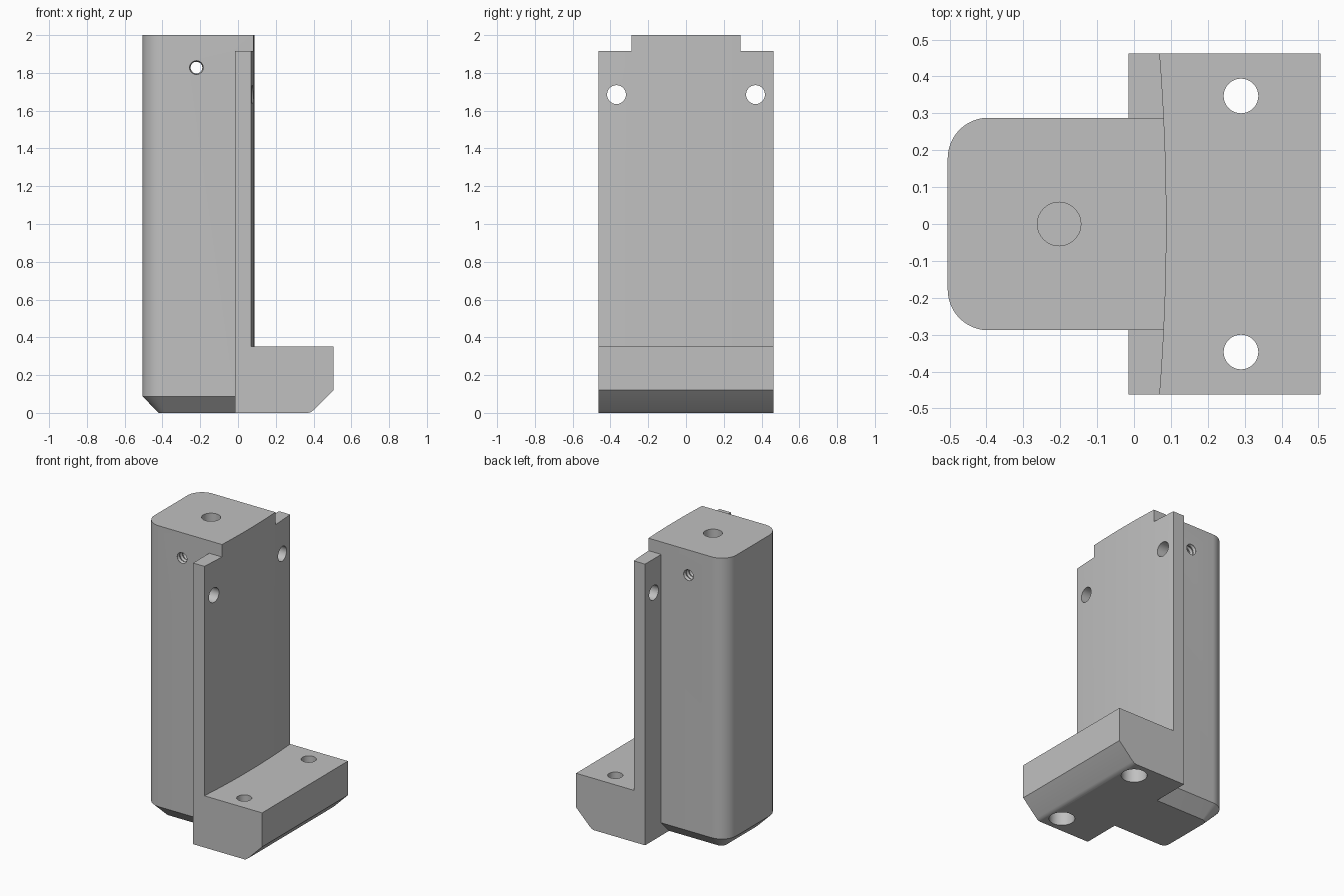
import bpy, bmesh, math

if "Cube" in bpy.data.objects:
    bpy.data.objects.remove(bpy.data.objects["Cube"], do_unlink=True)

grey = bpy.data.materials.new("light_grey")
grey.use_nodes = True
colour = (0.53, 0.53, 0.53, 1)
grey.diffuse_color = colour
grey.node_tree.nodes["Principled BSDF"].inputs["Base Color"].default_value = colour


def loft(name, rings):
    """Closed solid through matching rings of points."""
    bm = bmesh.new()
    loops = [[bm.verts.new(p) for p in ring] for ring in rings]
    n = len(loops[0])
    for a, b in zip(loops, loops[1:]):
        for i in range(n):
            j = (i + 1) % n
            bm.faces.new((a[i], a[j], b[j], b[i]))
    bm.faces.new(loops[0])
    bm.faces.new(loops[-1])
    bmesh.ops.recalc_face_normals(bm, faces=bm.faces)
    mesh = bpy.data.meshes.new(name)
    bm.to_mesh(mesh)
    bm.free()
    mesh.materials.append(grey)
    obj = bpy.data.objects.new(name, mesh)
    bpy.context.collection.objects.link(obj)
    return obj


def rod(name, axis, centre, stations, sides=40):
    """Round solid along an axis; stations are (position, radius)."""
    rings = []
    for pos, r in stations:
        ring = []
        for i in range(sides):
            t = math.tau * i / sides
            p = [centre[0] + r * math.cos(t), centre[1] + r * math.sin(t)]
            p.insert("xyz".index(axis), pos)
            ring.append(p)
        rings.append(ring)
    return loft(name, rings)


def combine(target, tool, operation):
    tool.hide_render = True
    mod = target.modifiers.new(tool.name, "BOOLEAN")
    mod.operation, mod.solver, mod.object = operation, "EXACT", tool
    bpy.context.view_layer.objects.active = target
    bpy.ops.object.modifier_apply(modifier=mod.name)
    bpy.data.objects.remove(tool, do_unlink=True)


def post_ring(z, left, half, r):
    """Plan of the post with two rounded corners on the left."""
    ring = [(0.2, -half, z), (0.2, half, z)]
    for cy, start in ((half - r, 90), (r - half, 180)):
        for i in range(13):
            t = math.radians(start + 90 * i / 12)
            ring.append((left + r + r * math.cos(t), cy + r * math.sin(t), z))
    return ring


# Bracket block with the chamfered toe
toe = [(-0.015, 0), (0.37, 0), (0.385, 0.004), (0.398, 0.013),
       (0.505, 0.12), (0.505, 1.915), (-0.015, 1.915)]
body = loft("bracket_body", [[(x, y, z) for x, z in toe] for y in (-0.462, 0.462)])

# Rounded post, chamfered around its base
post = loft("post", [post_ring(0, -0.42, 0.203, 0.04),
                     post_ring(0.087, -0.505, 0.288, 0.11),
                     post_ring(2, -0.505, 0.288, 0.11)])
combine(body, post, "UNION")

# Gently bowed face above the foot
bow = [(0.7, 0.6), (0.7, -0.6)]
for i in range(25):
    y = -0.6 + 1.2 * i / 24
    bow.append((0.088 - 0.085 * y * y, y))
combine(body, loft("bow_cutter", [[(x, y, z) for x, y in bow] for z in (0.352, 2.2)]),
        "DIFFERENCE")

# Mirrored holes: counterbored in the foot, plain in the flanges
for side in (-1, 1):
    combine(body, rod("foot_hole", "z", (0.29, side * 0.347),
                      [(-0.1, 0.08), (0.17, 0.08), (0.17, 0.047), (0.5, 0.047)]),
            "DIFFERENCE")
    combine(body, rod("flange_hole", "x", (side * 0.368, 1.685),
                      [(-0.1, 0.05), (0.2, 0.05)]), "DIFFERENCE")

# Blind hole in the top of the post
combine(body, rod("top_hole", "z", (-0.203, 0), [(1.45, 0.059), (2.1, 0.059)]),
        "DIFFERENCE")

# Threaded cross hole through the post
thread = [(-0.36 + 0.015 * i, 0.038 if i % 2 else 0.031) for i in range(49)]
combine(body, rod("cross_hole", "y", (-0.22, 1.828), thread, 24), "DIFFERENCE")

# Smooth the round surfaces, keep edges sharp
bpy.ops.object.select_all(action="DESELECT")
body.select_set(True)
bpy.context.view_layer.objects.active = body
bpy.ops.object.shade_smooth_by_angle(angle=math.radians(25))
